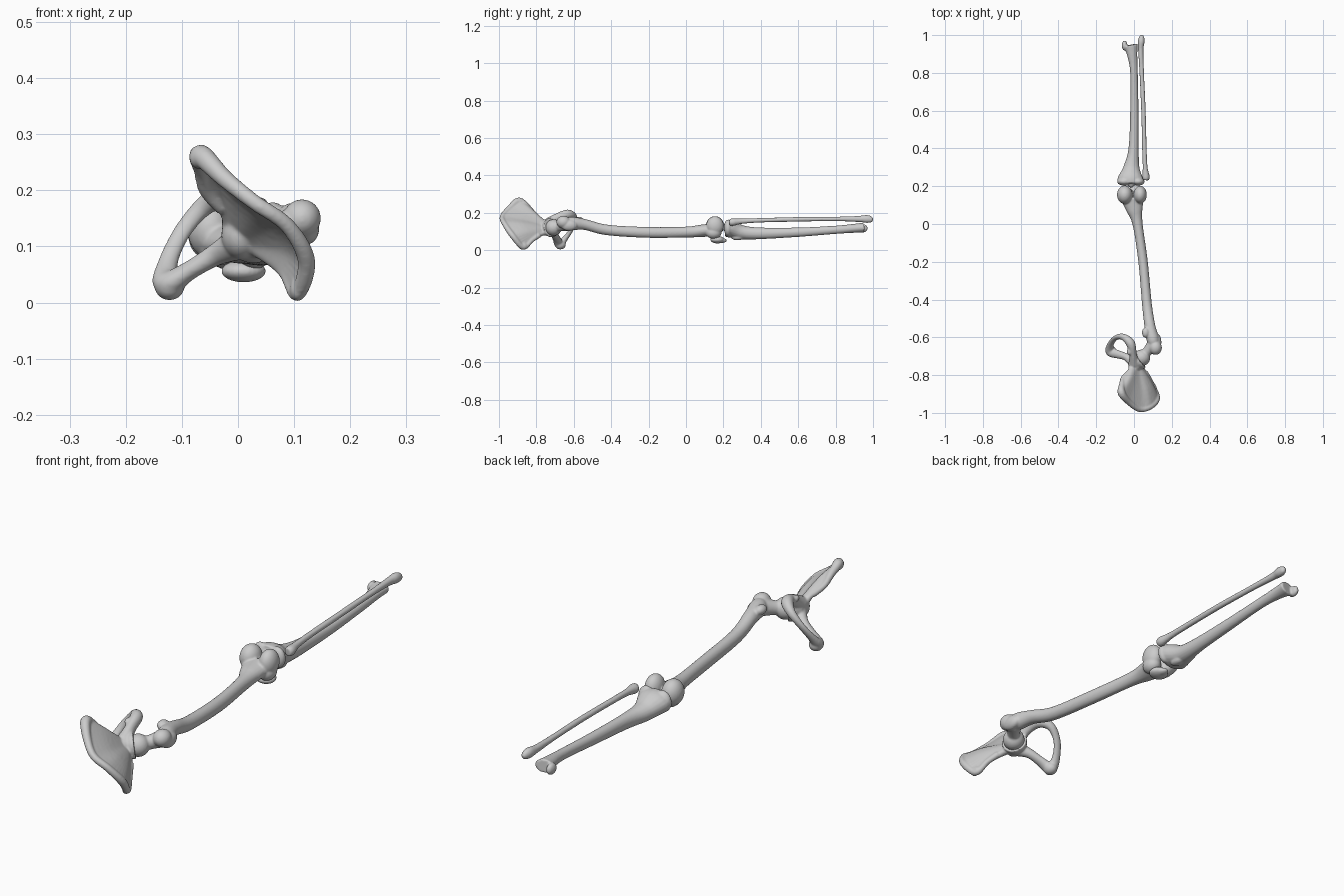
import bpy, bmesh, math
from mathutils import Vector, Matrix


def spline(pts, n):
    """Catmull-Rom samples through rows of any width."""
    p = [pts[0]] + list(pts) + [pts[-1]]
    out = []
    for i in range(1, len(p) - 2):
        for k in range(n):
            t = k / n
            out.append([0.5 * (2 * b + (c - a) * t + (2 * a - 5 * b + 4 * c - d) * t * t
                               + (3 * b - a - 3 * c + d) * t ** 3)
                        for a, b, c, d in zip(p[i - 1], p[i], p[i + 1], p[i + 2])])
    return out + [list(pts[-1])]


def tube(bm, pts, n=8, seg=20):
    """Closed tube along rows of x, y, z, side radius, depth radius."""
    rows = spline(pts, n)
    pos = [Vector(r[:3]) for r in rows]
    prev, side, rings = None, Vector((1, 0, 0)), []
    for i, r in enumerate(rows):
        t = (pos[min(i + 1, len(pos) - 1)] - pos[max(i - 1, 0)]).normalized()
        if prev is None:
            if abs(t.x) > 0.9:
                side = Vector((0, 1, 0))
        else:
            side = prev.rotation_difference(t) @ side
        side = (side - t * side.dot(t)).normalized()
        up, prev = side.cross(t), t
        rings.append([bm.verts.new(pos[i] + side * (math.cos(a) * r[3]) + up * (math.sin(a) * r[4]))
                      for a in (2 * math.pi * k / seg for k in range(seg))])
    for a, b in zip(rings, rings[1:]):
        for k in range(seg):
            bm.faces.new((a[k], a[(k + 1) % seg], b[(k + 1) % seg], b[k]))
    bm.faces.new(rings[0])
    bm.faces.new(rings[-1])


def blob(bm, x, y, z, rx, ry, rz):
    m = Matrix.Translation((x, y, z)) @ Matrix.Diagonal((rx, ry, rz, 1))
    bmesh.ops.create_uvsphere(bm, u_segments=24, v_segments=16, radius=1, matrix=m)


def bone(name, bm, smooth=6, voxel=0.004):
    """Fuse the overlapping pieces into one smooth surface."""
    bmesh.ops.recalc_face_normals(bm, faces=bm.faces[:])
    me = bpy.data.meshes.new(name)
    bm.to_mesh(me)
    bm.free()
    ob = bpy.data.objects.new(name, me)
    bpy.context.collection.objects.link(ob)
    r = ob.modifiers.new("fuse", 'REMESH')
    r.mode, r.voxel_size, r.use_smooth_shade = 'VOXEL', voxel, True
    s = ob.modifiers.new("smooth", 'SMOOTH')
    s.factor, s.iterations = 0.5, smooth
    return ob


# Hip bone: crest outline, fanned blade, socket and pubic ring
bm = bmesh.new()
crest = [(-0.03, -0.785, 0.168), (-0.058, -0.815, 0.2), (-0.064, -0.85, 0.235),
         (-0.066, -0.895, 0.262), (-0.025, -0.945, 0.222), (0.03, -0.982, 0.178),
         (0.088, -0.968, 0.137), (0.122, -0.925, 0.075), (0.106, -0.87, 0.016),
         (0.085, -0.825, 0.052), (0.06, -0.785, 0.08)]
edge = spline(crest, 6)
inner_a, inner_b = Vector((-0.012, -0.755, 0.145)), Vector((0.035, -0.755, 0.095))
for i, e in enumerate(edge):
    f = i / (len(edge) - 1)
    root, tip = inner_a.lerp(inner_b, f), Vector(e)
    mid = root.lerp(tip, 0.55) + Vector((0.012, 0, 0.008)) * math.sin(math.pi * f)
    tube(bm, [(*root, .018, .018), (*mid, .009, .009), (*tip, .010, .010)], 5, 10)
crest_r = [.012, .012, .015, .02, .016, .014, .014, .016, .014, .012, .014]
tube(bm, [(*c, r, r) for c, r in zip(crest, crest_r)], 6, 14)
blob(bm, -0.066, -0.893, 0.258, .021, .025, .021)
blob(bm, 0.106, -0.872, 0.022, .014, .024, .02)
blob(bm, 0.006, -0.745, 0.12, .036, .045, .043)
tube(bm, [(-0.005, -0.745, 0.118, .035, .035), (0.018, -0.727, 0.12, .05, .05),
          (0.032, -0.717, 0.122, .052, .052)])
tube(bm, [(0.0, -0.74, 0.14, .03, .03), (-0.005, -0.69, 0.172, .02, .024),
          (-0.02, -0.63, 0.192, .024, .025), (-0.06, -0.597, 0.172, .017, .018),
          (-0.1, -0.605, 0.125, .012, .016), (-0.125, -0.64, 0.07, .014, .018),
          (-0.125, -0.675, 0.035, .022, .026), (-0.085, -0.69, 0.058, .017, .022),
          (-0.04, -0.705, 0.085, .02, .02), (0.0, -0.735, 0.105, .03, .03)])
blob(bm, -0.122, -0.672, 0.03, .027, .03, .026)
blob(bm, -0.025, -0.675, 0.19, .013, .02, .013)
bone("hip_bone", bm, 7)

# Femur: bowed shaft, neck, head, trochanters and condyles
bm = bmesh.new()
tube(bm, [(0.108, -0.645, 0.138, .025, .03), (0.1, -0.61, 0.142, .034, .036),
          (0.084, -0.54, 0.137, .029, .029), (0.068, -0.42, 0.108, .026, .028),
          (0.048, -0.2, 0.095, .025, .029), (0.019, 0.0, 0.097, .027, .029),
          (0.002, 0.08, 0.103, .045, .033), (-0.008, 0.14, 0.11, .064, .034)])
tube(bm, [(0.04, -0.71, 0.12, .03, .03), (0.07, -0.675, 0.128, .026, .028),
          (0.105, -0.63, 0.138, .034, .036)])
blob(bm, 0.042, -0.708, 0.121, .044, .044, .044)
blob(bm, 0.114, -0.655, 0.15, .034, .038, .034)
blob(bm, 0.122, -0.625, 0.133, .023, .045, .03)
blob(bm, 0.062, -0.575, 0.16, .02, .028, .019)
blob(bm, -0.049, 0.155, 0.13, .041, .049, .052)
blob(bm, 0.033, 0.155, 0.13, .035, .047, .052)
blob(bm, -0.035, 0.148, 0.098, .036, .042, .032)
blob(bm, 0.03, 0.148, 0.094, .034, .042, .034)
bone("femur", bm)

# Kneecap
bm = bmesh.new()
blob(bm, 0.01, 0.168, 0.056, .04, .038, .02)
blob(bm, 0.01, 0.19, 0.052, .022, .028, .014)
bone("kneecap", bm)

# Tibia: plateau, tuberosity, shaft and inner ankle
bm = bmesh.new()
tube(bm, [(-0.018, 0.212, 0.117, .068, .044), (-0.018, 0.242, 0.113, .068, .047),
          (-0.013, 0.30, 0.095, .043, .038), (-0.002, 0.4, 0.09, .027, .031),
          (0.002, 0.6, 0.096, .022, .025), (0.0, 0.8, 0.109, .02, .022),
          (-0.01, 0.9, 0.117, .028, .024), (-0.019, 0.948, 0.12, .04, .027)])
blob(bm, -0.052, 0.225, 0.12, .037, .022, .044)
blob(bm, 0.022, 0.225, 0.12, .034, .022, .044)
blob(bm, -0.015, 0.208, 0.122, .016, .016, .02)
blob(bm, 0.0, 0.275, 0.068, .02, .034, .015)
blob(bm, -0.05, 0.945, 0.117, .015, .027, .023)
bone("tibia", bm)

# Fibula: slim outer bone with swollen ends
bm = bmesh.new()
tube(bm, [(0.062, 0.232, 0.149, .014, .016), (0.063, 0.25, 0.15, .02, .02),
          (0.059, 0.30, 0.155, .013, .014), (0.055, 0.4, 0.16, .012, .012),
          (0.05, 0.6, 0.165, .012, .012), (0.041, 0.8, 0.167, .012, .012),
          (0.036, 0.92, 0.167, .014, .016), (0.038, 0.965, 0.167, .018, .021),
          (0.041, 0.99, 0.164, .013, .016), (0.042, 1.0, 0.163, .006, .007)])
bone("fibula", bm, 4)
